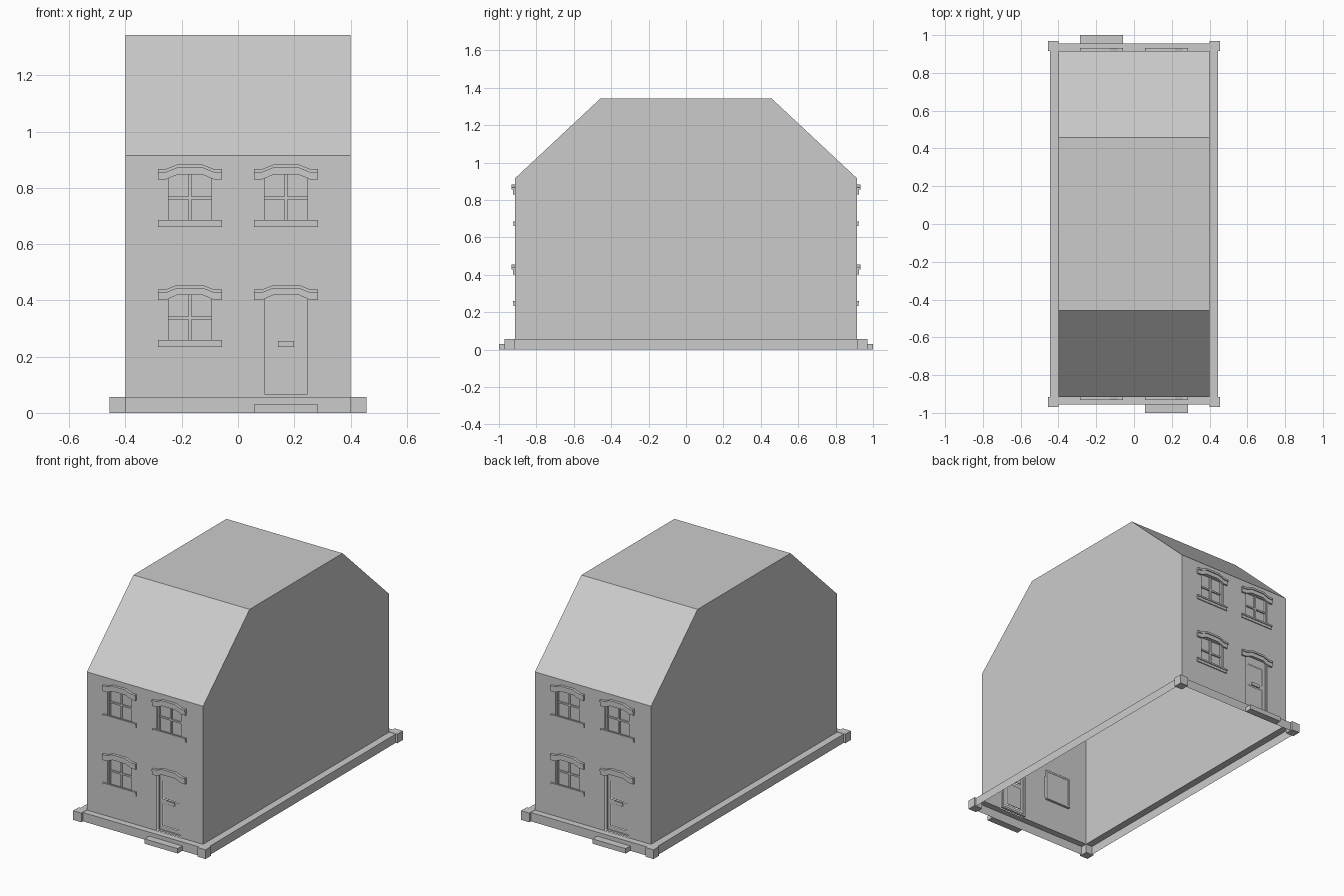
import bpy, math

if "Cube" in bpy.data.objects:
    bpy.data.objects.remove(bpy.data.objects["Cube"])

W, Y, Z0, EAVE = 0.40, 0.915, 0.055, 0.915   # half width, half depth, wall foot, eaves
CX, HALF = 0.171, 0.088                      # opening centre and half width
front = []                                   # facade parts, repeated on the back


def mesh(name, verts, faces):
    me = bpy.data.meshes.new(name)
    me.from_pydata(verts, [], faces)
    me.update()
    ob = bpy.data.objects.new(name, me)
    bpy.context.collection.objects.link(ob)
    return ob


def prism(name, outline, ya, yb):
    # counter-clockwise (x, z) outline seen from the front, from front ya to back yb
    n = len(outline)
    v = [(x, ya, z) for x, z in outline] + [(x, yb, z) for x, z in outline]
    f = [tuple(range(n)), tuple(reversed(range(n, 2 * n)))]
    f += [(i, i + n, (i + 1) % n + n, (i + 1) % n) for i in range(n)]
    return mesh(name, v, f)


def box(name, x0, x1, ya, yb, z0, z1):
    return prism(name, [(x0, z0), (x1, z0), (x1, z1), (x0, z1)], ya, yb)


def sheet(name, xs, zs, y, holes):
    # flat grid facing the front with some cells left out
    nx = len(xs)
    v = [(x, y, z) for z in zs for x in xs]
    f = [(r * nx + c, r * nx + c + 1, (r + 1) * nx + c + 1, (r + 1) * nx + c)
         for r in range(len(zs) - 1) for c in range(nx - 1) if (c, r) not in holes]
    return mesh(name, v, f)


def hood(cx, top):
    # arched hood: projecting cap over a thinner lintel
    def arch(z, low):
        return [(cx + s * w, z - d) for s, w, d in
                ((1, .114, low), (1, .085, low), (1, .045, 0), (-1, .045, 0),
                 (-1, .085, low), (-1, .114, low))]
    a, b, c = arch(top, .016), arch(top - .012, .016), arch(top - .036, .017)
    front.append(prism("hood_cap", b[::-1] + a, -Y - .017, -Y))
    front.append(prism("hood_lintel", c[::-1] + b, -Y - .011, -Y))


def frame(name, cx, z0, z1, t=.012):
    x0, x1 = cx - HALF, cx + HALF
    for a, b, c, d in ((x0, x0 + t, z0, z1), (x1 - t, x1, z0, z1),
                       (x0 + t, x1 - t, z0, z0 + t), (x0 + t, x1 - t, z1 - t, z1)):
        front.append(box(name, a, b, -Y + .004, -Y + .02, c, d))


def window(cx, z0, z1):
    x0, x1, zm = cx - HALF, cx + HALF, (z0 + z1) / 2
    frame("window_frame", cx, z0, z1)
    front.append(sheet("window_pane", [x0, x1], [z0, z1], -Y + .018, ()))
    front.append(box("window_mullion", cx - .005, cx + .005, -Y + .009, -Y + .018, z0, z1))
    front.append(box("window_transom", x0, x1, -Y + .010, -Y + .018, zm - .005, zm + .005))
    front.append(box("window_sill", cx - .114, cx + .114, -Y - .011, -Y, z0 + .010, z0 + .020))
    front.append(box("window_apron", cx - .114, cx + .114, -Y - .006, -Y, z0 - .006, z0 + .010))
    hood(cx, z1 + .021)


# facade with openings for three windows and a door
front.append(sheet("facade_wall",
                   [-W, -CX - HALF, -CX + HALF, CX - HALF, CX + HALF, W],
                   [Z0, .240, .434, .666, .862, EAVE], -Y,
                   {(1, 1), (3, 0), (3, 1), (1, 3), (3, 3)}))
window(-CX, .240, .434)
window(-CX, .666, .862)
window(CX, .666, .862)

# door with two sunken panels and a mail slot
frame("door_frame", CX, Z0, .434)
front.append(sheet("door_leaf", [CX - HALF, CX - .055, CX + .055, CX + HALF],
                   [Z0, .09, .23, .26, .37, .434], -Y + .010, {(1, 1), (1, 3)}))
for za, zb in ((.09, .23), (.26, .37)):
    front.append(box("door_panel", CX - .055, CX + .055, -Y + .015, -Y + .02, za, zb))
front.append(box("door_slot", CX - .028, CX + .028, -Y + .004, -Y + .01, .235, .255))
hood(CX, .455)
front.append(box("door_step", CX - .114, CX + .114, -1.0, -.955, 0, .03))

# the back facade is the front turned half round
for ob in front:
    twin = ob.copy()
    twin.name = "back_" + ob.name
    twin.rotation_euler.z = math.pi
    bpy.context.collection.objects.link(twin)

# side walls and roof, open at front, back and below
prof = [(-Y, Z0), (Y, Z0), (Y, EAVE), (.457, 1.343), (-.457, 1.343), (-Y, EAVE)]
mesh("sides_and_roof", [(W, y, z) for y, z in prof] + [(-W, y, z) for y, z in prof],
     [tuple(range(6)), tuple(reversed(range(6, 12)))] +
     [(i, i + 6, i + 7, i + 1) for i in (2, 3, 4)])

# plinth: outer skirt and top ledge, open underneath
rings = [(.445, .955, 0), (.445, .955, Z0), (W, Y, Z0)]
mesh("plinth", [(sx * x, sy * y, z) for x, y, z in rings
                for sx, sy in ((-1, -1), (1, -1), (1, 1), (-1, 1))],
     [(r + i, r + (i + 1) % 4, r + 4 + (i + 1) % 4, r + 4 + i)
      for r in (0, 4) for i in range(4)])

# plinth corner blocks
for sx in (-1, 1):
    for sy in (-1, 1):
        xa, xb = sorted((sx * W, sx * .456))
        ya, yb = sorted((sy * Y, sy * .97))
        box("plinth_corner", xa, xb, ya, yb, 0, Z0 + .002)
